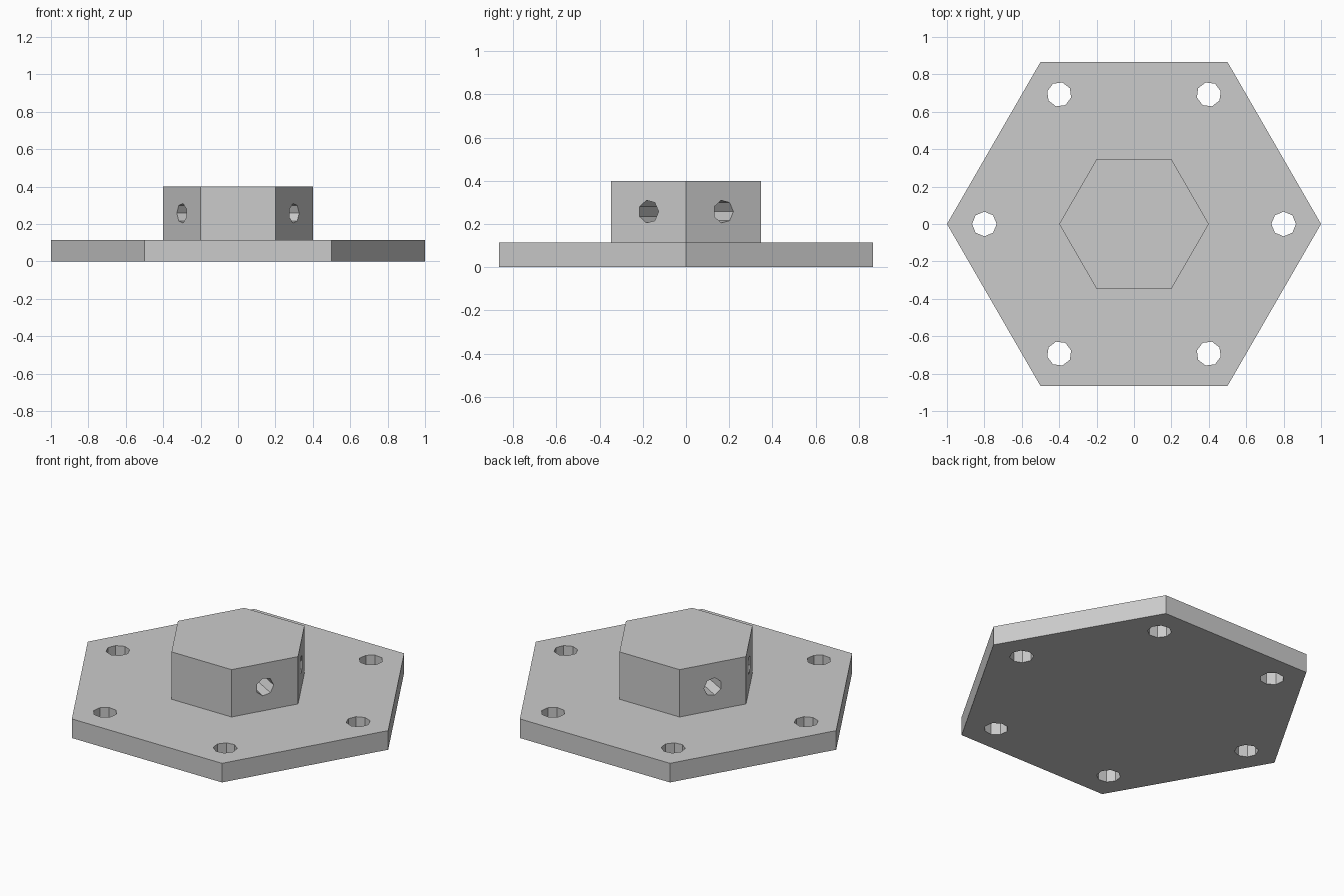
import bpy
from math import radians, cos, sin

cube = bpy.data.objects.get("Cube")
if cube:
    bpy.data.objects.remove(cube, do_unlink=True)

PLATE_TOP, HUB_TOP = 0.115, 0.4

grey = bpy.data.materials.new("light_grey")
grey.use_nodes = True
colour = (0.6, 0.6, 0.6, 1)
grey.diffuse_color = colour
grey.node_tree.nodes["Principled BSDF"].inputs["Base Color"].default_value = colour


def prism(name, sides, radius, depth, location, rotation=(0, 0, 0)):
    """Flat-sided cylinder whose first corner lies on its local x axis."""
    bpy.ops.mesh.primitive_cylinder_add(vertices=sides, radius=radius, depth=depth)
    obj = bpy.context.object
    # the primitive starts its corners on y, so turn the mesh onto x
    turn = obj.matrix_world.to_3x3().to_4x4()
    turn[0][0], turn[0][1], turn[1][0], turn[1][1] = 0, 1, -1, 0
    obj.data.transform(turn)
    obj.name = name
    obj.location = location
    obj.rotation_euler = rotation
    obj.data.materials.append(grey)
    return obj


def drill(body, cutter):
    cutter.hide_render = True
    mod = body.modifiers.new(cutter.name, 'BOOLEAN')
    mod.operation = 'DIFFERENCE'
    mod.solver = 'EXACT'
    mod.object = cutter
    bpy.ops.object.select_all(action='DESELECT')
    bpy.context.view_layer.objects.active = body
    body.select_set(True)
    bpy.ops.object.modifier_apply(modifier=mod.name)
    bpy.data.objects.remove(cutter, do_unlink=True)


# Hexagonal base plate with a ring of bolt holes
plate = prism("base_plate", 6, 1, PLATE_TOP, (0, 0, PLATE_TOP / 2))
for i in range(6):
    a = radians(60 * i)
    drill(plate, prism("bolt_hole", 8, 0.066, 1, (0.8 * cos(a), 0.8 * sin(a), 0), (0, 0, a)))

# Hexagonal hub with two crossing holes through its slanted sides
middle = (PLATE_TOP + HUB_TOP) / 2
hub = prism("hub", 6, 0.4, HUB_TOP - PLATE_TOP, (0, 0, middle))
for angle in (60, 120):
    drill(hub, prism("cross_hole", 7, 0.0535, 2, (0, 0, middle), (radians(90), 0, radians(angle))))
